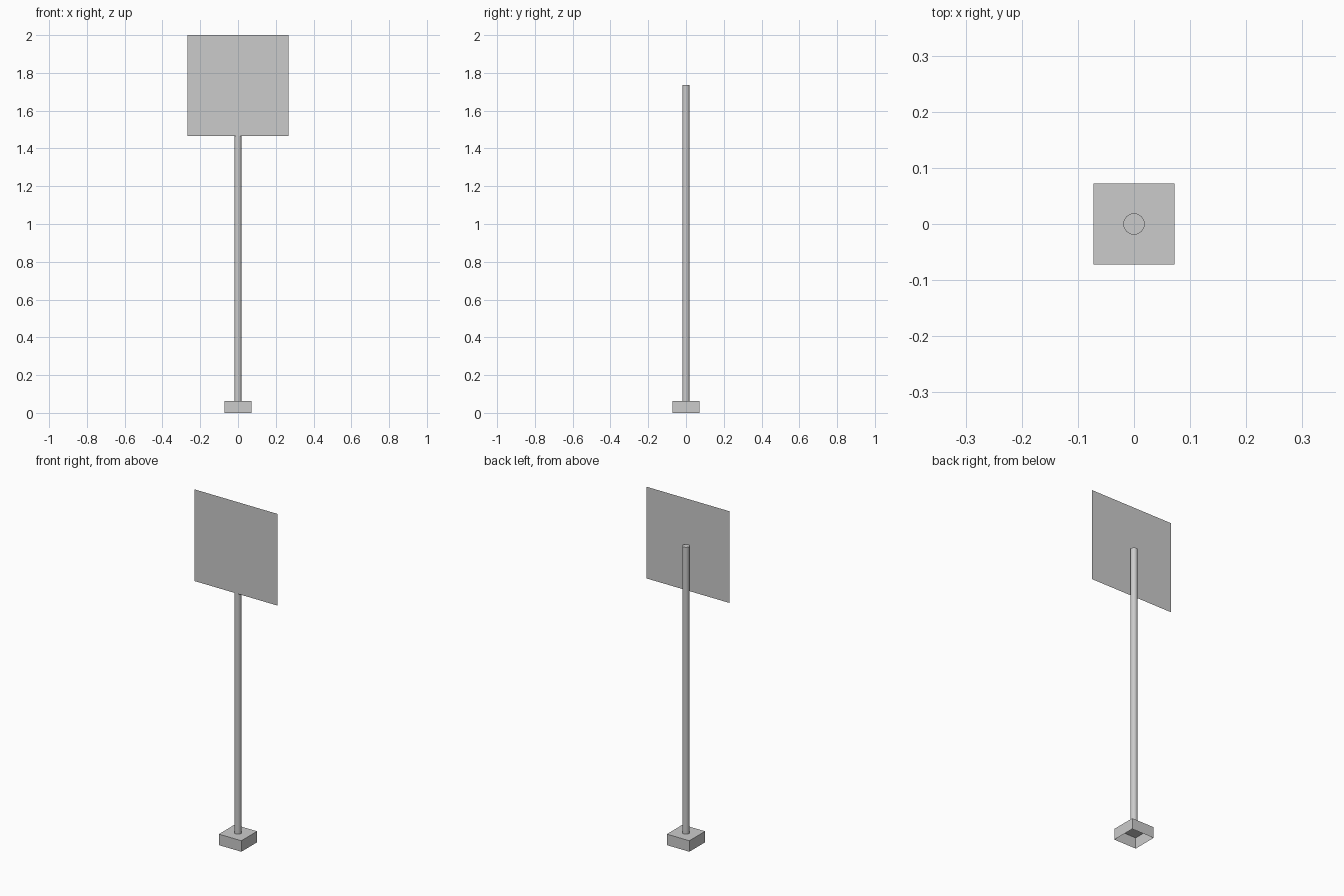
import bpy
import bmesh
from mathutils import Matrix, Vector

if "Cube" in bpy.data.objects:
    bpy.data.objects.remove(bpy.data.objects["Cube"])

BASE_W, BASE_H = 0.145, 0.064
POLE_R, POLE_TOP = 0.019, 1.735
PANEL_W = 0.534


def add_object(name, bm):
    mesh = bpy.data.meshes.new(name)
    bm.to_mesh(mesh)
    bm.free()
    obj = bpy.data.objects.new(name, mesh)
    bpy.context.collection.objects.link(obj)
    return obj


# Foot block: box with an open underside
bm = bmesh.new()
bmesh.ops.create_cube(bm, size=1, matrix=Matrix.Translation((0, 0, BASE_H / 2))
                      @ Matrix.Diagonal((BASE_W, BASE_W, BASE_H, 1)))
bm.normal_update()
bottom = [f for f in bm.faces if f.normal.z < -0.9]
bmesh.ops.delete(bm, geom=bottom, context='FACES_ONLY')
add_object("base", bm)

# Round pole with a closed top, open where it meets the base
bm = bmesh.new()
height = POLE_TOP - BASE_H
bmesh.ops.create_cone(bm, cap_ends=True, segments=32, radius1=POLE_R,
                      radius2=POLE_R, depth=height,
                      matrix=Matrix.Translation((0, 0, BASE_H + height / 2)))
bm.normal_update()
bottom = [f for f in bm.faces if f.normal.z < -0.9]
bmesh.ops.delete(bm, geom=bottom, context='FACES_ONLY')
for f in bm.faces:
    f.smooth = abs(f.normal.z) < 0.5
for e in bm.edges:
    if all(v.co.z > POLE_TOP - 0.01 for v in e.verts):
        e.smooth = False
add_object("pole", bm)

# Single-sheet sign panel touching the front of the pole
bm = bmesh.new()
h = PANEL_W / 2
corners = [(-h, -h), (h, -h), (h, h), (-h, h)]
bm.faces.new([bm.verts.new(Vector((x, -POLE_R - 0.0005, 2 - h + z)))
              for x, z in corners])
add_object("sign_panel", bm)
